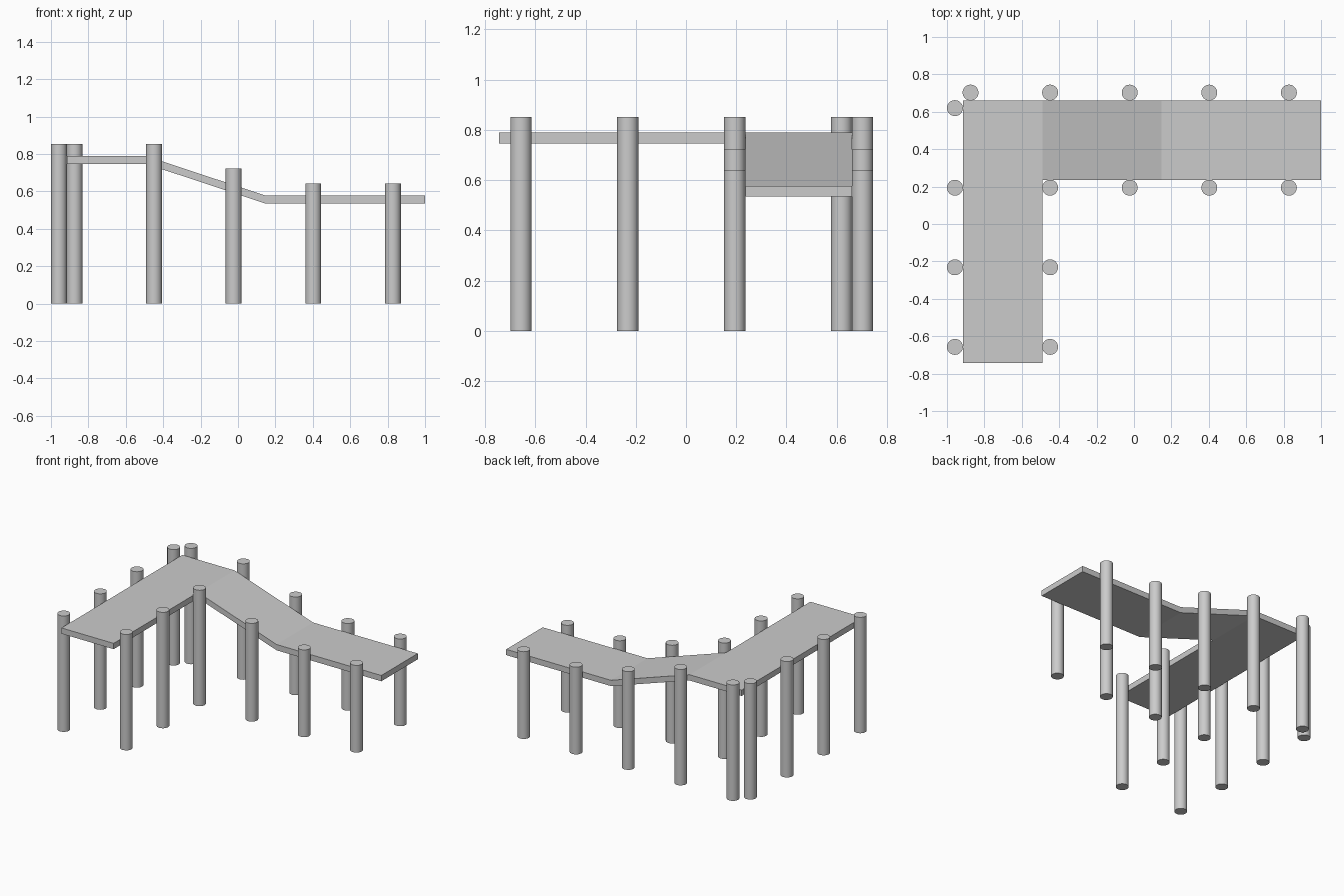
import bpy, bmesh

if "Cube" in bpy.data.objects:
    bpy.data.objects.remove(bpy.data.objects["Cube"])

R = 0.0425                      # post radius
STEP = 0.4255                   # post spacing
THICK = 0.0425                  # deck thickness
HIGH, LOW = 0.789, 0.577        # deck top levels
X_LEFT, X_INNER = -0.915, -0.4905
Y_INNER, Y_BACK, Y_FRONT = 0.2365, 0.660, -0.744


def add_post(name, x, y, top):
    bpy.ops.mesh.primitive_cylinder_add(vertices=32, radius=R, depth=top,
                                        location=(x, y, top / 2))
    post = bpy.context.object
    post.name = name
    bpy.ops.object.shade_smooth_by_angle()


# L-shaped deck: level walkway, corner, ramp and lower walkway in one slab
bm = bmesh.new()
profile = [(X_LEFT, HIGH), (X_INNER, HIGH), (0.148, LOW), (1.0, LOW)]
inner = [bm.verts.new((x, Y_INNER, z)) for x, z in profile]
back = [bm.verts.new((x, Y_BACK, z)) for x, z in profile]
front = [bm.verts.new((x, Y_FRONT, HIGH)) for x in (X_LEFT, X_INNER)]
for i in range(3):
    bm.faces.new((inner[i], inner[i + 1], back[i + 1], back[i]))
bm.faces.new((front[0], front[1], inner[1], inner[0]))
ext = bmesh.ops.extrude_face_region(bm, geom=bm.faces[:], use_keep_orig=True)
low_verts = [g for g in ext["geom"] if isinstance(g, bmesh.types.BMVert)]
bmesh.ops.translate(bm, verts=low_verts, vec=(0, 0, -THICK))
bmesh.ops.recalc_face_normals(bm, faces=bm.faces[:])
mesh = bpy.data.meshes.new("deck")
bm.to_mesh(mesh)
bm.free()
bpy.context.collection.objects.link(bpy.data.objects.new("deck", mesh))

# Post rows beside the ramp and lower walkway, stepping down with the deck
x0, y0 = -0.4485, 0.194
y_back_row = Y_BACK + R
for i, top in enumerate((0.852, 0.722, 0.641, 0.641)):
    add_post("inner_post", x0 + i * STEP, y0, top)
    add_post("back_post", x0 + i * STEP, y_back_row, top)
add_post("back_corner_post", x0 - STEP, y_back_row, 0.852)

# Post rows beside the upper walkway
for i in range(4):
    add_post("left_post", X_LEFT - R, y0 + STEP - i * STEP, 0.852)
for i in (1, 2):
    add_post("upper_inner_post", x0, y0 - i * STEP, 0.852)
